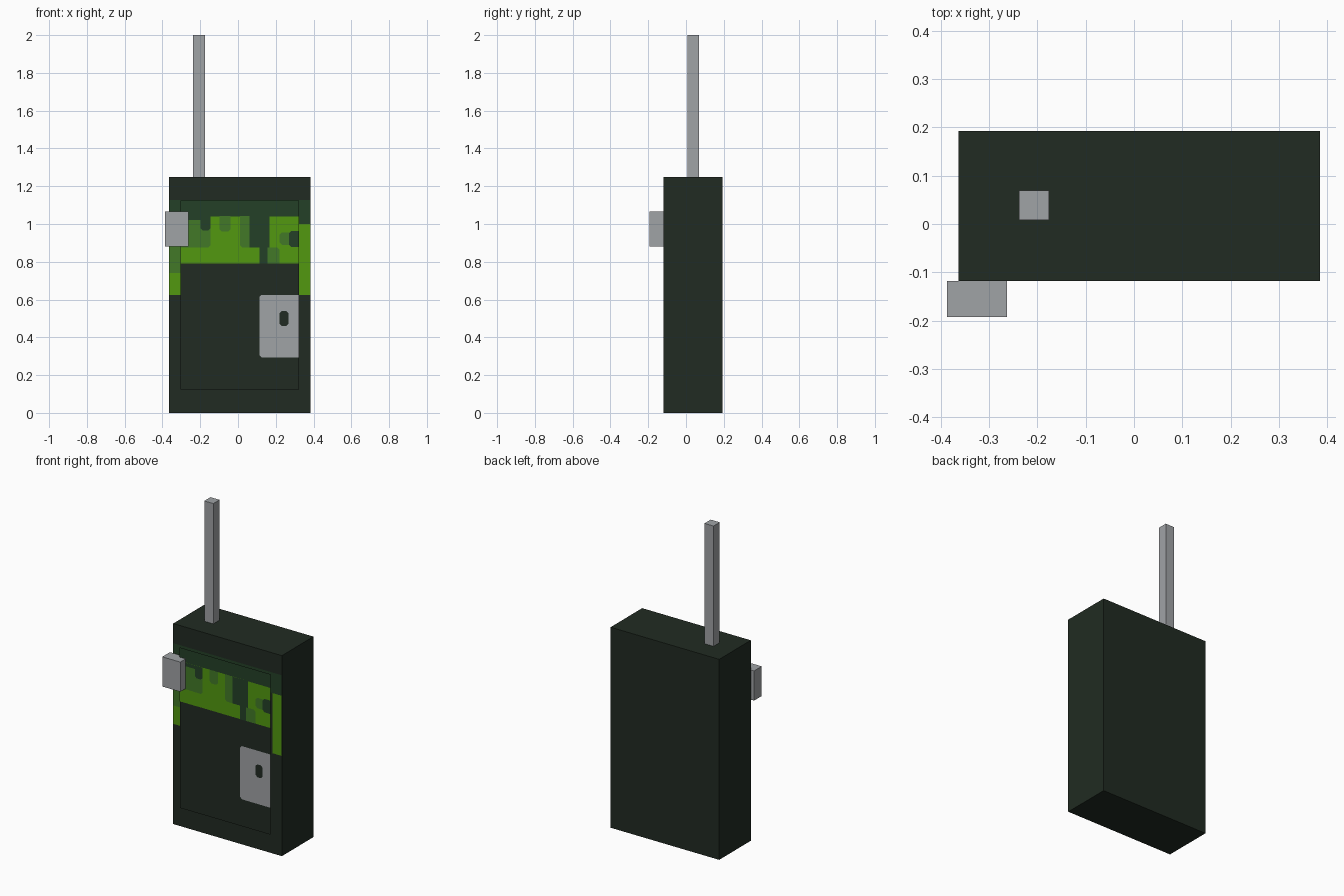
import bpy, bmesh

cube = bpy.data.objects.get("Cube")
if cube:
    bpy.data.objects.remove(cube, do_unlink=True)


def material(name, rgb):
    m = bpy.data.materials.new(name)
    m.use_nodes = True
    col = (*rgb, 1.0)
    m.diffuse_color = col
    m.node_tree.nodes["Principled BSDF"].inputs["Base Color"].default_value = col
    return m


BLACK = material("blackish green", (0.015, 0.024, 0.016))
DARK = material("dark green", (0.017, 0.051, 0.020))
MID = material("mid green", (0.054, 0.190, 0.020))
LIME = material("lime green", (0.084, 0.314, 0.005))
SILVER = material("silver grey", (0.352, 0.366, 0.381))


def finish(name, bm, mat):
    me = bpy.data.meshes.new(name)
    bm.to_mesh(me)
    bm.free()
    me.materials.append(mat)
    ob = bpy.data.objects.new(name, me)
    bpy.context.collection.objects.link(ob)
    return ob


def box(name, lo, hi, mat):
    bm = bmesh.new()
    bmesh.ops.create_cube(bm, size=1)
    for v in bm.verts:
        v.co = [(a + b) / 2 + c * (b - a) for a, b, c in zip(lo, hi, v.co)]
    return finish(name, bm, mat)


def plate(name, x0, x1, z0, z1, y, mat, cut=(0, 0, 0, 0)):
    """Flat front-facing panel; cut = chamfer at bottom-left, bottom-right, top-right, top-left."""
    corners = [(x0, z0, 1, 1), (x1, z0, -1, 1), (x1, z1, -1, -1), (x0, z1, 1, -1)]
    pts = []
    for i, ((x, z, sx, sz), c) in enumerate(zip(corners, cut)):
        if c:
            ends = [(x, z + sz * c), (x + sx * c, z)]
            pts += ends if i % 2 == 0 else ends[::-1]
        else:
            pts.append((x, z))
    bm = bmesh.new()
    bm.faces.new([bm.verts.new((px, y, pz)) for px, pz in pts])
    return finish(name, bm, mat)


# Solid parts
FRONT = -0.118
box("body", (-0.364, FRONT, 0), (0.385, 0.193, 1.25), BLACK)
box("antenna", (-0.238, 0.008, 1.25), (-0.176, 0.069, 2.0), SILVER)
box("side_button", (-0.387, -0.193, 0.88), (-0.263, FRONT, 1.065), SILVER)

# Painted stripes on the body front, beside the faceplate
Y = FRONT - 0.001
plate("body_band", -0.364, 0.385, 1.0, 1.128, Y, DARK)
plate("left_stripe_mid", -0.364, -0.302, 0.74, 1.0, Y, MID)
plate("left_stripe_lime", -0.364, -0.302, 0.625, 0.74, Y, LIME)
plate("right_stripe_lime", 0.32, 0.385, 0.625, 1.0, Y, LIME)

# Raised faceplate sheet
P = -0.139
L, R = -0.304, 0.323
plate("faceplate", L, R, 0.125, 1.125, P, BLACK)
plate("faceplate_band", L, R, 1.04, 1.125, P - 0.001, DARK)
plate("slime_field", L, R, 0.79, 1.042, P - 0.001, LIME)

# Dripping paint: x0, x1, z0, z1, layer, colour, chamfers
c = 0.012
drips = [
    (L, -0.145, 0.875, 1.042, 2, MID, (0, c, 0, 0)),
    (L, -0.198, 0.79, 0.876, 2, LIME, (0, 0, 0, 0)),
    (L, -0.198, 1.02, 1.042, 3, DARK, (0, 0, 0, 0)),
    (-0.198, -0.145, 0.965, 1.042, 3, DARK, (c, c, 0, 0)),
    (-0.097, -0.04, 0.96, 1.042, 2, MID, (c, c, 0, 0)),
    (0.01, 0.065, 0.875, 1.042, 2, MID, (c, 0, 0, 0)),
    (0.06, 0.167, 0.875, 1.042, 3, DARK, (0, 0, 0, 0)),
    (0.113, 0.155, 0.79, 0.876, 3, DARK, (0, 0, 0, 0)),
    (0.153, 0.22, 0.79, 0.875, 2, MID, (0, 0, c, 0)),
    (0.22, 0.28, 0.89, 0.955, 2, MID, (c, 0, 0, c)),
    (0.27, R, 0.878, 0.962, 3, DARK, (c, 0, 0, c)),
]
for i, (x0, x1, z0, z1, layer, mat, cut) in enumerate(drips):
    plate(f"paint_drip_{i + 1}", x0, x1, z0, z1, P - 0.001 * layer, mat, cut)

# Silver hatch with its keyhole
plate("hatch", 0.113, R, 0.293, 0.625, P - 0.001, SILVER, (c, 0, 0, c))
plate("keyhole", 0.22, 0.268, 0.46, 0.54, P - 0.002, BLACK, (c, c, c, c))
